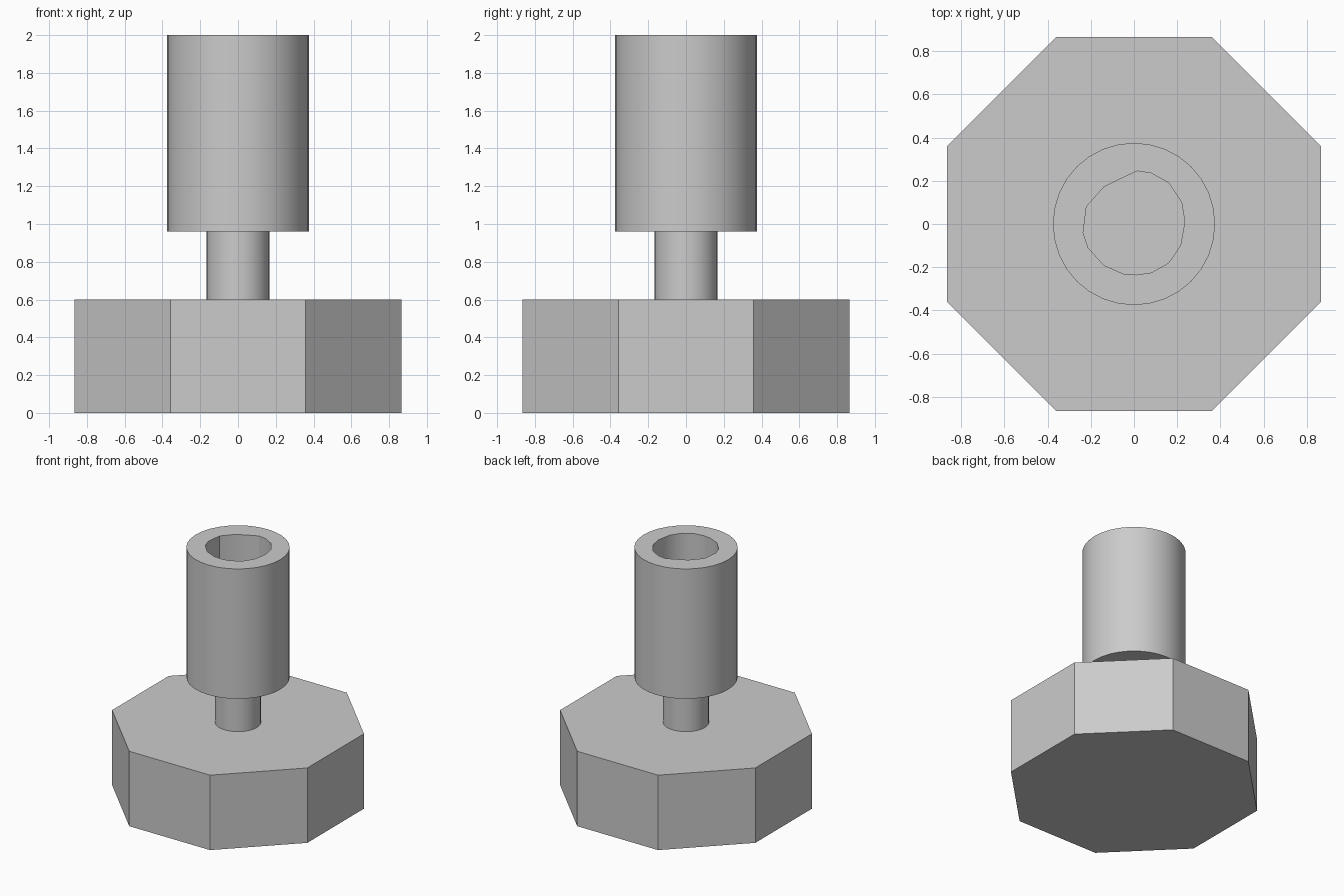
import bpy
import math

if "Cube" in bpy.data.objects:
    bpy.data.objects.remove(bpy.data.objects["Cube"])

grey = bpy.data.materials.new("plain_grey")
grey.use_nodes = True
grey.diffuse_color = (0.6, 0.6, 0.6, 1)
grey.node_tree.nodes["Principled BSDF"].inputs["Base Color"].default_value = (0.6, 0.6, 0.6, 1)


def cylinder(name, sides, radius, bottom, top, turn=0, smooth=True):
    bpy.ops.mesh.primitive_cylinder_add(
        vertices=sides, radius=radius, depth=top - bottom,
        location=(0, 0, (bottom + top) / 2), rotation=(0, 0, turn))
    obj = bpy.context.object
    obj.name = name
    obj.data.materials.append(grey)
    if smooth:
        bpy.ops.object.shade_smooth_by_angle(angle=math.radians(30))
    return obj


# Octagonal foot with flats facing the axes
flat = 0.865
cylinder("octagonal_base", 8, flat / math.cos(math.pi / 8), 0, 0.6,
         turn=math.pi / 8, smooth=False)

# Thin neck between the foot and the sleeve
cylinder("neck", 32, 0.167, 0.6, 0.96)

# Upper sleeve
sleeve = cylinder("sleeve", 32, 0.375, 0.96, 2, smooth=False)

# Slightly uneven socket, sunk into the top of the sleeve
outline = [(0.015, 0.245), (-0.06, 0.21), (-0.14, 0.17), (-0.22, 0.08),
           (-0.235, -0.04), (-0.212, -0.11), (-0.14, -0.19), (-0.05, -0.23),
           (0.01, -0.235), (0.08, -0.225), (0.16, -0.18), (0.215, -0.1),
           (0.235, 0.01), (0.22, 0.1), (0.16, 0.19), (0.08, 0.235)]
count = len(outline)
floor, rim = 1.2, 2.1
points = [(x, y, z) for z in (floor, rim) for x, y in outline]
faces = [tuple(reversed(range(count))), tuple(range(count, 2 * count))]
for i in range(count):
    j = (i + 1) % count
    faces.append((i, j, j + count, i + count))
mesh = bpy.data.meshes.new("socket_cutter")
mesh.from_pydata(points, [], faces)
mesh.materials.append(grey)
cutter = bpy.data.objects.new("socket_cutter", mesh)
bpy.context.collection.objects.link(cutter)
cutter.hide_render = True

cut = sleeve.modifiers.new("socket", "BOOLEAN")
cut.operation = "DIFFERENCE"
cut.solver = "EXACT"
cut.object = cutter
bpy.context.view_layer.objects.active = sleeve
bpy.ops.object.modifier_apply(modifier=cut.name)
bpy.data.objects.remove(cutter)
bpy.ops.object.shade_smooth_by_angle(angle=math.radians(30))
